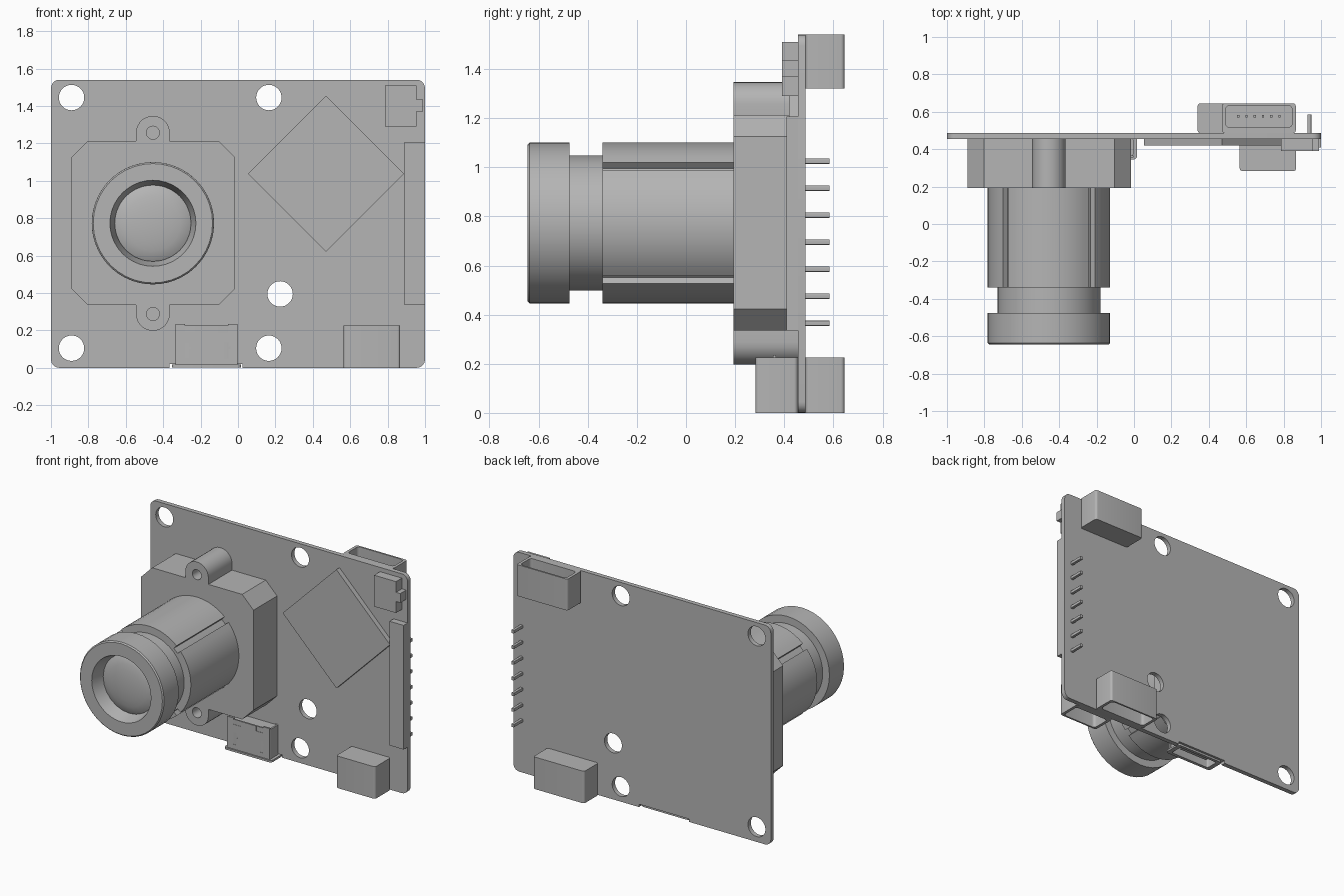
import bpy, bmesh, math
from mathutils import Vector

if "Cube" in bpy.data.objects:
    bpy.data.objects.remove(bpy.data.objects["Cube"])

grey = bpy.data.materials.new("neutral grey")
grey.diffuse_color = (0.46, 0.46, 0.46, 1)
grey.use_nodes = True
grey.node_tree.nodes["Principled BSDF"].inputs["Base Color"].default_value = grey.diffuse_color


def finish(name, bm, smooth=True):
    bmesh.ops.remove_doubles(bm, verts=bm.verts, dist=1e-5)
    bmesh.ops.recalc_face_normals(bm, faces=bm.faces)
    me = bpy.data.meshes.new(name)
    bm.to_mesh(me)
    bm.free()
    me.materials.append(grey)
    ob = bpy.data.objects.new(name, me)
    bpy.context.collection.objects.link(ob)
    if smooth:
        bpy.ops.object.select_all(action='DESELECT')
        ob.select_set(True)
        bpy.context.view_layer.objects.active = ob
        bpy.ops.object.shade_smooth_by_angle(angle=math.radians(30))
    return ob


def prism(name, loops, a, b, axis='y'):
    """Extrude an outline (first loop) with holes (other loops) along an axis."""
    def place(p):
        return Vector((p[0], a, p[1])) if axis == 'y' else Vector((p[0], p[1], a))
    bm = bmesh.new()
    edges = []
    for loop in loops:
        vs = [bm.verts.new(place(p)) for p in loop]
        edges += [bm.edges.new((vs[i - 1], vs[i])) for i in range(len(vs))]
    n = Vector((0, 1, 0)) if axis == 'y' else Vector((0, 0, 1))
    bmesh.ops.triangle_fill(bm, use_beauty=True, use_dissolve=False, edges=edges, normal=n)
    res = bmesh.ops.extrude_face_region(bm, geom=bm.faces[:], use_keep_orig=True)
    bmesh.ops.translate(bm, vec=n * (b - a),
                        verts=[v for v in res["geom"] if isinstance(v, bmesh.types.BMVert)])
    return finish(name, bm)


def arc(cx, cy, r, d0, d1, n):
    return [(cx + r * math.cos(math.radians(d0 + (d1 - d0) * i / n)),
             cy + r * math.sin(math.radians(d0 + (d1 - d0) * i / n))) for i in range(n + 1)]


def circle(cx, cy, r, n=32):
    return arc(cx, cy, r, 0, 360, n)[:-1]


def rect(x0, x1, y0, y1, r=0):
    if not r:
        return [(x0, y0), (x1, y0), (x1, y1), (x0, y1)]
    return (arc(x0 + r, y0 + r, r, 180, 270, 5) + arc(x1 - r, y0 + r, r, 270, 360, 5)
            + arc(x1 - r, y1 - r, r, 0, 90, 5) + arc(x0 + r, y1 - r, r, 90, 180, 5))


def lathe(name, profile, cx, cz, n=40):
    """Revolve (radius, y) points around the lens axis."""
    bm = bmesh.new()
    vs = [bm.verts.new((cx + r, y, cz)) for r, y in profile]
    es = [bm.edges.new(p) for p in zip(vs, vs[1:])]
    bmesh.ops.spin(bm, geom=vs + es, cent=(cx, 0, cz), axis=(0, 1, 0),
                   angle=math.tau, steps=n, use_merge=True)
    return finish(name, bm)


# Circuit board with mounting holes and a notch under the small port
B0, B1 = 0.455, 0.487
outline = (arc(-0.955, 0.045, 0.045, 180, 270, 5)
           + [(-0.365, 0), (-0.365, 0.02), (0.025, 0.02), (0.025, 0)]
           + arc(0.955, 0.045, 0.045, 270, 360, 5)
           + arc(0.955, 1.495, 0.045, 0, 90, 5) + arc(-0.955, 1.495, 0.045, 90, 180, 5))
holes = [(-0.89, 1.445), (0.165, 1.445), (-0.89, 0.105), (0.165, 0.105), (0.225, 0.395)]
prism("circuit_board", [outline] + [circle(x, z, 0.068) for x, z in holes], B0, B1)

# Lens holder: chamfered block with two screw ears
CX, CZ = -0.455, 0.773
hx0, hx1, hz0, hz1, c = -0.89, -0.015, 0.335, 1.213, 0.088
block = ([(hx0 + c, hz0), (CX - 0.09, hz0)] + arc(CX, 0.288, 0.09, 180, 360, 14)
         + [(CX + 0.09, hz0), (hx1 - c, hz0), (hx1, hz0 + c), (hx1, hz1 - c), (hx1 - c, hz1),
            (CX + 0.09, hz1)] + arc(CX, 1.257, 0.09, 0, 180, 14)
         + [(CX - 0.09, hz1), (hx0 + c, hz1), (hx0, hz1 - c), (hx0, hz0 + c)])
prism("lens_holder", [block, circle(CX, 0.288, 0.035, 20), circle(CX, 1.257, 0.035, 20)], 0.193, B0)

# Barrel with four lengthwise grooves
barrel = []
for k in range(4):
    m = 45 + 90 * k
    barrel += arc(CX, CZ, 0.295, m - 3.8, m + 3.8, 2)
    barrel += arc(CX, CZ, 0.327, m + 3.8, m + 86.2, 12)
prism("lens_barrel", [barrel], -0.34, 0.195)

# Lens neck, cap and conical front recess
lathe("lens_cap", [(0.0, -0.33), (0.275, -0.33), (0.275, -0.475), (0.327, -0.475),
                   (0.327, -0.637), (0.319, -0.645), (0.23, -0.645), (0.2, -0.54), (0.0, -0.54)], CX, CZ)

# Domed front glass
lathe("lens_glass", [(0.21 * math.sin(t * math.pi / 12), -0.545 - 0.045 * math.cos(t * math.pi / 12))
                     for t in range(7)], CX, CZ, 24)

# Processor chip turned 45 degrees, pin header strip and its pins
prism("processor_chip", [[(0.47, 0.62), (0.887, 1.037), (0.47, 1.454), (0.053, 1.037)]], 0.42, B0)
prism("header_strip", [rect(0.89, 1.0, 0.335, 1.207)], 0.41, B0)
for i in range(7):
    z = 0.365 + 0.11 * i
    prism("header_pin", [rect(0.927, 0.948, z - 0.011, z + 0.011, 0.004)], 0.45, 0.585)

# Small button with a side tab
prism("side_button", [[(0.785, 1.29), (0.955, 1.29), (0.955, 1.37), (0.988, 1.37), (0.988, 1.435),
                       (0.955, 1.435), (0.955, 1.51), (0.785, 1.51)]], 0.39, B0)


# Open cable sockets with six contacts each; mouth is the z of the open end
def socket(name, x0, x1, y0, y1, mouth, back):
    s = 1 if mouth > back else -1
    floor = back + s * 0.04
    far = y1 > 0.5
    cav = rect(x0 + 0.02, x1 - 0.02, y0 + (0.03 if far else 0.012), y1 - (0.012 if far else 0.03), 0.02)
    prism(name + "_shell", [rect(x0, x1, y0, y1, 0.015), cav], min(mouth, back), max(mouth, back), 'z')
    prism(name + "_floor", [rect(x0 + 0.01, x1 - 0.01, y0 + 0.008, y1 - 0.008)],
          min(back, floor), max(back, floor), 'z')
    w = (x1 - x0) * 0.56
    for i in range(6):
        px, py = (x0 + x1) / 2 - w / 2 + w * i / 5, (y0 + y1) / 2 + (0.01 if far else -0.01)
        tip = floor + s * 0.12
        prism(name + "_contact", [rect(px - 0.006, px + 0.006, py - 0.006, py + 0.006)],
              min(floor, tip), max(floor, tip), 'z')


socket("rear_top_socket", 0.47, 0.865, B1, 0.645, 1.54, 1.32)
socket("rear_bottom_socket", 0.34, 0.735, B1, 0.645, 0.0, 0.225)
socket("front_socket", 0.565, 0.867, 0.283, B0, 0.0, 0.225)

# Small metal port: slotted front plate, side and rear walls, core and flared lip
UX, W = -0.168, 0.165


def port_slot(x, s):
    return [(x - 0.012, 0.05), (x + 0.012, 0.05), (x + 0.012, 0.1), (x + 0.022, 0.1), (x + 0.022, 0.115),
            (x + 0.012, 0.115), (x + 0.012, 0.135), (x - 0.012, 0.135)]


plate = [(UX - W, 0.015), (UX + W, 0.015), (UX + W, 0.235), (UX + 0.115, 0.235), (UX + 0.115, 0.19),
         (UX + 0.06, 0.19), (UX + 0.06, 0.225), (UX - 0.06, 0.225), (UX - 0.06, 0.19),
         (UX - 0.115, 0.19), (UX - 0.115, 0.235), (UX - W, 0.235)]
prism("port_front_plate", [plate, port_slot(UX - 0.105, -1), port_slot(UX + 0.105, 1)], 0.355, 0.367)
prism("port_shell", [rect(UX - W, UX + W, 0.357, B0 + 0.01, 0.02),
                     rect(UX - W + 0.012, UX + W - 0.012, 0.367, B0, 0.012)], 0.015, 0.225, 'z')
prism("port_core", [rect(UX - W + 0.005, UX + W - 0.005, 0.375, B0)], 0.15, 0.22, 'z')
prism("port_tongue", [rect(UX - 0.11, UX + 0.11, 0.4, 0.42)], 0.03, 0.16, 'z')
prism("port_lip", [rect(UX - W - 0.02, UX + W + 0.02, 0.345, B0 + 0.02, 0.02),
                   rect(UX - W + 0.012, UX + W - 0.012, 0.367, B0, 0.012)], 0.003, 0.017, 'z')
